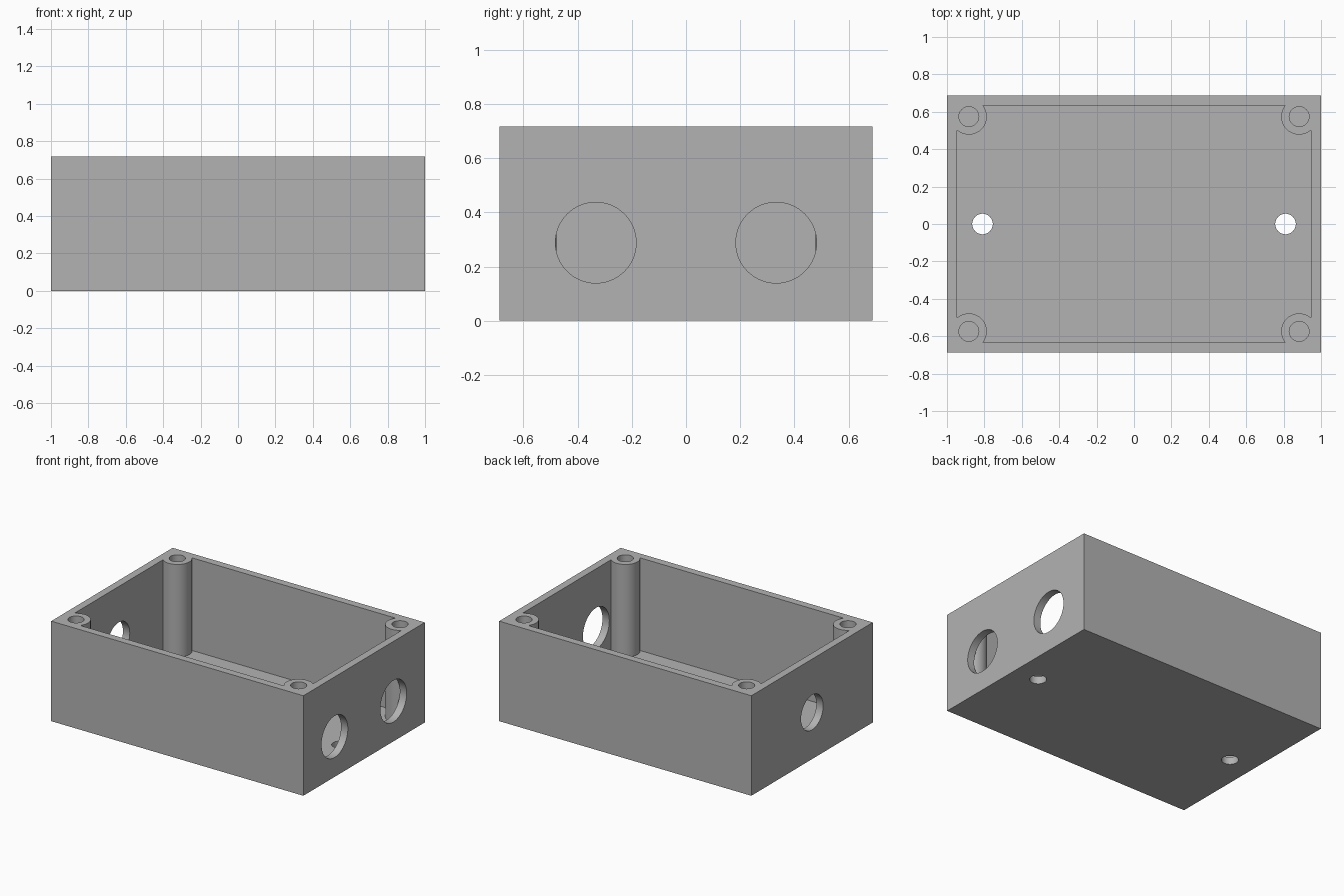
import bpy
from math import pi

if "Cube" in bpy.data.objects:
    bpy.data.objects.remove(bpy.data.objects["Cube"], do_unlink=True)

# Overall sizes
HX, HY, H = 1.0, 0.688, 0.717
WALL = 0.054
FLOOR = 0.053
POST_X, POST_Y = 0.883, 0.574

grey = bpy.data.materials.new("plain grey")
grey.use_nodes = True
colour = (0.45, 0.45, 0.45, 1)
grey.diffuse_color = colour
grey.node_tree.nodes["Principled BSDF"].inputs["Base Color"].default_value = colour


def block(name, hx, hy, z0, z1):
    bpy.ops.mesh.primitive_cube_add(size=2, location=(0, 0, (z0 + z1) / 2))
    ob = bpy.context.object
    ob.name = name
    ob.scale = (hx, hy, (z1 - z0) / 2)
    bpy.ops.object.transform_apply(location=True, rotation=True, scale=True)
    return ob


def upright_rod(x, y, r, z0, z1):
    bpy.ops.mesh.primitive_cylinder_add(vertices=64, radius=r, depth=z1 - z0,
                                        location=(x, y, (z0 + z1) / 2))
    return bpy.context.object


def side_rod(x, y, z, r):
    bpy.ops.mesh.primitive_cylinder_add(vertices=64, radius=r, depth=0.16,
                                        location=(x, y, z), rotation=(0, pi / 2, 0))
    return bpy.context.object


def cut(target, cutter):
    cutter.hide_render = True
    mod = target.modifiers.new("cut", "BOOLEAN")
    mod.operation = "DIFFERENCE"
    mod.solver = "EXACT"
    mod.object = cutter
    bpy.ops.object.select_all(action="DESELECT")
    bpy.context.view_layer.objects.active = target
    target.select_set(True)
    bpy.ops.object.modifier_apply(modifier=mod.name)
    bpy.data.objects.remove(cutter, do_unlink=True)


corners = [(sx * POST_X, sy * POST_Y) for sx in (-1, 1) for sy in (-1, 1)]

# Open box: the cavity leaves a screw post standing in each corner
box = block("enclosure_box", HX, HY, 0, H)
cavity = block("cavity_cutter", HX - WALL, HY - WALL, FLOOR, H + 0.2)
for x, y in corners:
    cut(cavity, upright_rod(x, y, 0.096, -0.1, 1.1))
cut(box, cavity)

# Screw holes in the posts
for x, y in corners:
    cut(box, upright_rod(x, y, 0.053, FLOOR, H + 0.2))

# Mounting holes through the floor
for x in (-0.81, 0.81):
    cut(box, upright_rod(x, 0, 0.055, -0.1, 0.2))

# Cable openings: two in the left wall, one smaller in the right wall
for y in (-0.333, 0.333):
    cut(box, side_rod(HX + 0.02, y, 0.288, 0.149))
cut(box, side_rod(-HX - 0.02, 0, 0.335, 0.125))

# Finish
box.data.materials.clear()
box.data.materials.append(grey)
for face in box.data.polygons:
    face.material_index = 0
bpy.ops.object.select_all(action="DESELECT")
bpy.context.view_layer.objects.active = box
box.select_set(True)
bpy.ops.object.shade_smooth_by_angle(angle=pi / 6)
